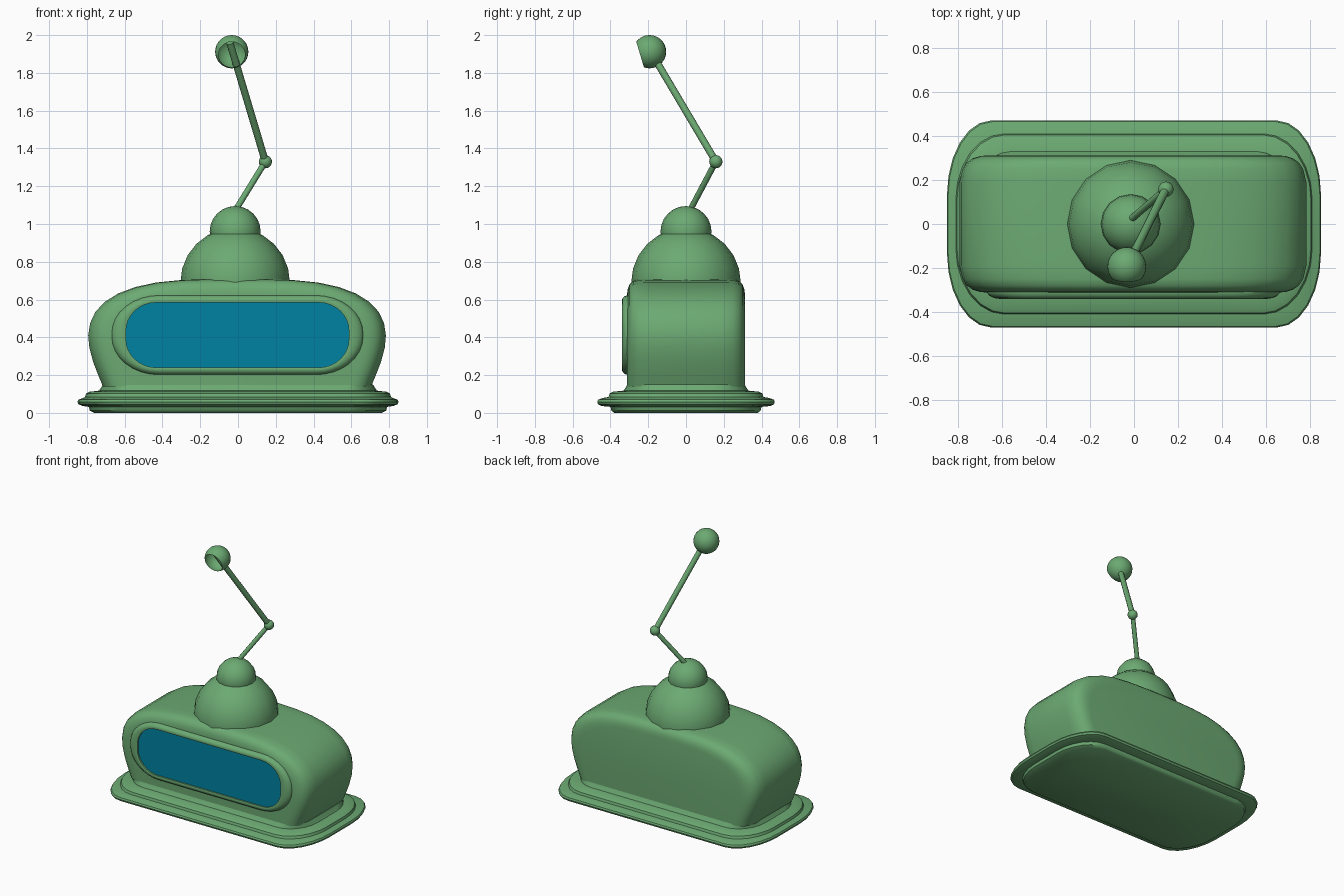
import bpy, bmesh, math
from mathutils import Vector, Matrix

if "Cube" in bpy.data.objects:
    bpy.data.objects.remove(bpy.data.objects["Cube"])


def finish(name, bm, angle=40, color=None):
    bmesh.ops.recalc_face_normals(bm, faces=bm.faces)
    me = bpy.data.meshes.new(name)
    bm.to_mesh(me)
    bm.free()
    ob = bpy.data.objects.new(name, me)
    bpy.context.collection.objects.link(ob)
    bpy.ops.object.select_all(action='DESELECT')
    ob.select_set(True)
    bpy.context.view_layer.objects.active = ob
    bpy.ops.object.shade_smooth_by_angle(angle=math.radians(angle))
    mat = bpy.data.materials.get(name) or bpy.data.materials.new(name)
    mat.diffuse_color = color or GREEN
    mat.use_nodes = True
    mat.node_tree.nodes["Principled BSDF"].inputs["Base Color"].default_value = mat.diffuse_color
    me.materials.append(mat)
    return ob


def loft(name, rings, cap_start=True, cap_end=True, **kw):
    bm = bmesh.new()
    vs = [[bm.verts.new(p) for p in r] for r in rings]
    n = len(vs[0])
    for a, b in zip(vs, vs[1:]):
        for i in range(n):
            j = (i + 1) % n
            bm.faces.new((a[i], a[j], b[j], b[i]))
    if cap_start:
        bm.faces.new(vs[0])
    if cap_end:
        bm.faces.new(vs[-1])
    return finish(name, bm, **kw)


def rounded(hx, hy, rx, ry, n=6):
    """Rectangle outline with elliptical corners."""
    pts = []
    for q, (sx, sy) in enumerate([(1, 1), (-1, 1), (-1, -1), (1, -1)]):
        for k in range(n + 1):
            a = math.pi / 2 * (q + k / n)
            pts.append((sx * (hx - rx) + rx * math.cos(a),
                        sy * (hy - ry) + ry * math.sin(a)))
    return pts


def ball(name, center, r, seg, rings, cut=None):
    bm = bmesh.new()
    bmesh.ops.create_uvsphere(bm, u_segments=seg, v_segments=rings, radius=r)
    if cut:
        bmesh.ops.bisect_plane(bm, geom=bm.verts[:] + bm.edges[:] + bm.faces[:],
                               plane_co=cut[0], plane_no=cut[1], clear_outer=True)
    bmesh.ops.translate(bm, verts=bm.verts, vec=center)
    return finish(name, bm)


def rod(name, a, b, r):
    a, b = Vector(a), Vector(b)
    d = b - a
    bm = bmesh.new()
    m = Matrix.Translation((a + b) / 2) @ d.to_track_quat('Z', 'Y').to_matrix().to_4x4()
    bmesh.ops.create_cone(bm, cap_ends=True, segments=12, radius1=r, radius2=r,
                          depth=d.length, matrix=m)
    return finish(name, bm)


GREEN = (0.15, 0.40, 0.17, 1)
BLUE = (0.0, 0.22, 0.36, 1)

# stepped base: (half x, half y, corner x, corner y, z)
steps = [(0.76, 0.38, 0.19, 0.27, 0.0), (0.785, 0.395, 0.20, 0.28, 0.012),
         (0.79, 0.40, 0.20, 0.28, 0.032), (0.82, 0.445, 0.20, 0.33, 0.036),
         (0.845, 0.465, 0.20, 0.34, 0.045), (0.85, 0.47, 0.20, 0.34, 0.058),
         (0.845, 0.465, 0.20, 0.34, 0.070), (0.82, 0.44, 0.20, 0.32, 0.079),
         (0.81, 0.41, 0.22, 0.30, 0.084), (0.805, 0.405, 0.22, 0.30, 0.102),
         (0.785, 0.385, 0.22, 0.28, 0.112), (0.735, 0.33, 0.18, 0.22, 0.118),
         (0.715, 0.31, 0.12, 0.16, 0.150)]
loft("base", [[(x, y, s[4]) for x, y in rounded(*s[:4])] for s in steps])

# body: front profile lofted along y, shrinking at both ends
half = [(0.71, 0.14), (0.735, 0.20), (0.762, 0.27), (0.782, 0.345), (0.788, 0.41),
        (0.778, 0.475), (0.75, 0.535), (0.70, 0.588), (0.63, 0.632), (0.54, 0.666),
        (0.43, 0.69), (0.30, 0.703), (0.15, 0.708)]
profile = half + [(0.0, 0.709)] + [(-x, z) for x, z in reversed(half)]
ends = [(0.19, 1, 1), (0.25, 0.982, 0.997), (0.28, 0.957, 0.983),
        (0.298, 0.925, 0.955), (0.308, 0.885, 0.91), (0.312, 0.84, 0.86)]
sections = [(-y, sx, sz) for y, sx, sz in reversed(ends)] + ends
loft("body", [[(-0.005 + x * sx, y, 0.14 + (z - 0.14) * sz) for x, z in profile]
              for y, sx, sz in sections], angle=45)

# screen surround and screen: (inset, y)
def oval(t, y):
    pts = rounded(0.665 - 0.075 * t, 0.21 - 0.038 * t,
                  0.25 - 0.09 * t, 0.20 - 0.05 * t, 8)
    return [(x - 0.003, y, z + 0.412) for x, z in pts]


loft("screen_surround", [oval(t, y) for t, y in
     [(0, -0.27), (0, -0.312), (0.12, -0.325), (0.4, -0.336), (0.75, -0.34),
      (1, -0.337), (1, -0.322)]], cap_end=False)
loft("screen", [oval(1, -0.30), oval(1, -0.326)], color=BLUE)

# domes
ball("large_dome", (-0.015, 0, 0.69), 0.29, 16, 12)
ball("small_dome", (-0.015, 0, 0.96), 0.135, 16, 12)

# jointed antenna with an open hollow ball at the tip
elbow = (0.145, 0.158, 1.33)
rod("lower_rod", (-0.015, 0.02, 1.07), elbow, 0.016)
rod("upper_rod", elbow, (-0.043, -0.215, 1.96), 0.019)
ball("elbow_joint", elbow, 0.035, 16, 10)
n = Vector((0, -0.958, -0.287))
ball("antenna_tip", (-0.033, -0.193, 1.912), 0.088, 24, 16, cut=(n * 0.052, n))
